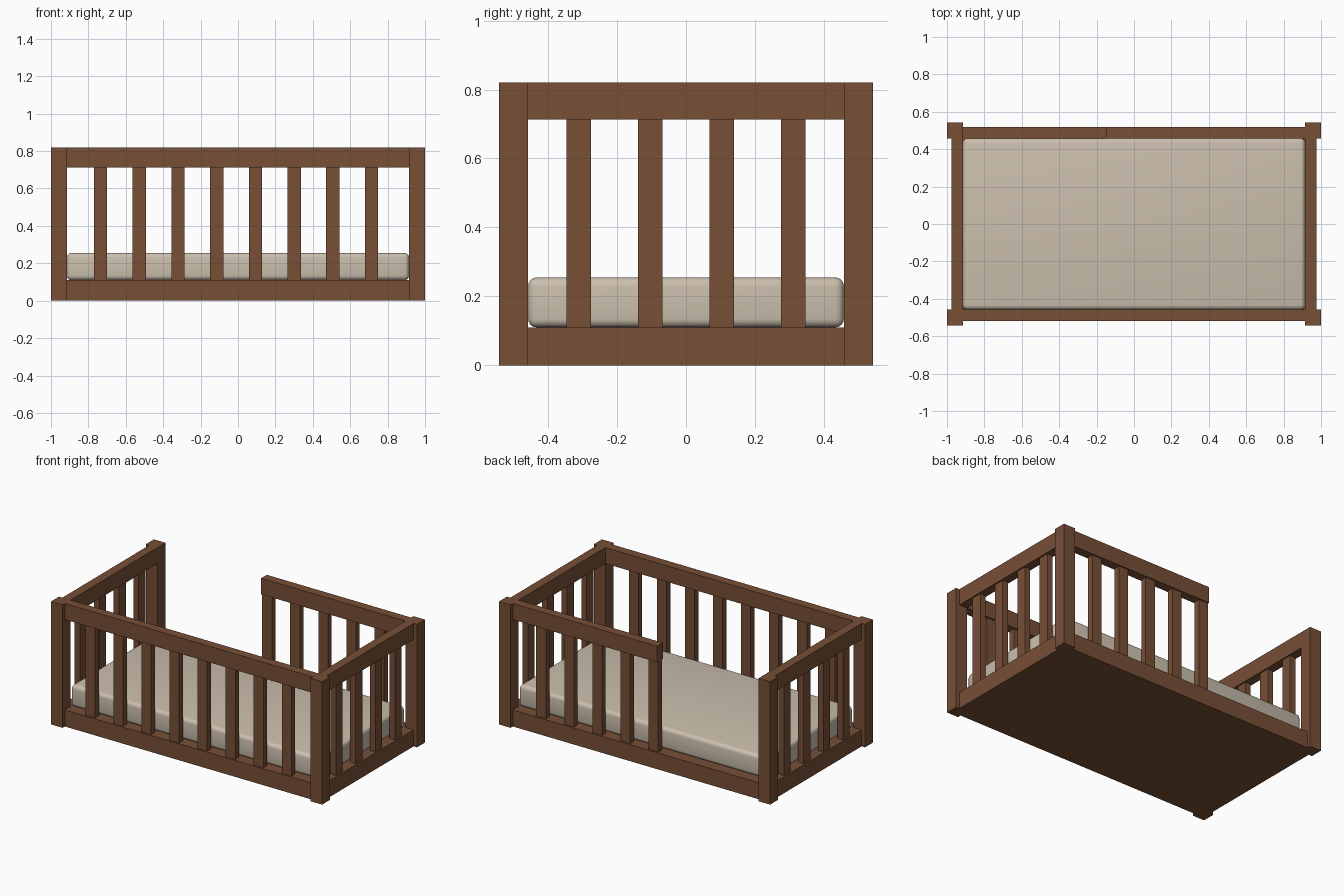
import bpy

if "Cube" in bpy.data.objects:
    bpy.data.objects.remove(bpy.data.objects["Cube"])

H = 0.82          # overall height
RAIL = 0.11       # rail height
XI, YI = 0.915, 0.458   # inner faces of the posts
XO, YO = 1.0, 0.542     # outer faces of the posts
T = 0.06          # rail thickness
SW, SD = 0.071, 0.04    # slat width and depth
STEP = 0.207


def material(name, colour):
    m = bpy.data.materials.new(name)
    m.diffuse_color = (*colour, 1)
    m.use_nodes = True
    m.node_tree.nodes["Principled BSDF"].inputs["Base Color"].default_value = m.diffuse_color
    return m


wood = material("brown wood", (0.185, 0.078, 0.037))
fabric = material("cream fabric", (0.60, 0.52, 0.42))


def box(name, x, y, z, mat=wood):
    """Box from (min, max) ranges on each axis."""
    bpy.ops.mesh.primitive_cube_add(size=1, location=[sum(r) / 2 for r in (x, y, z)])
    ob = bpy.context.object
    ob.name = name
    ob.scale = [r[1] - r[0] for r in (x, y, z)]
    bpy.ops.object.transform_apply(location=False, rotation=False, scale=True)
    ob.data.materials.append(mat)
    return ob


def span(centre, width):
    return (centre - width / 2, centre + width / 2)


def side(s, inner, thick):
    return tuple(sorted((s * inner, s * (inner + thick))))


LOW, TOP, MID = (0, RAIL), (H - RAIL + 0.003, H), (RAIL, H - RAIL + 0.003)

# corner posts
for sx in (-1, 1):
    for sy in (-1, 1):
        box("corner_post", side(sx, XI, XO - XI), side(sy, YI, YO - YI), (0, H))

# end panels
for s in (-1, 1):
    x = side(s, XI, T)
    box("end_bottom_rail", x, (-YI, YI), LOW)
    box("end_top_rail", x, (-YI, YI), TOP)
    for i in range(4):
        box("end_slat", span(s * (XI + T / 2), SD), span((i - 1.5) * STEP, SW), MID)

# long panels: the back one is open on its left part
for s, start, first in ((-1, -XI, 0), (1, -0.15, 3)):
    y = side(s, YI, T)
    label = "front" if s < 0 else "back"
    box(label + "_bottom_rail", (-XI, XI), y, LOW)
    box(label + "_top_rail", (start, XI), y, TOP)
    for i in range(first, 8):
        box(label + "_slat", span(-0.735 + i * STEP, SW), span(s * (YI + T / 2), SD), MID)

# base board
box("base_board", (-XI, XI), (-YI, YI), (0, RAIL))

# mattress with soft edges
mattress = box("mattress", (-XI, XI), (-YI, YI), (RAIL, 0.255), fabric)
bevel = mattress.modifiers.new("soft_edges", "BEVEL")
bevel.width = 0.025
bevel.segments = 4
bpy.ops.object.modifier_apply(modifier=bevel.name)
bpy.ops.object.shade_smooth_by_angle(angle=0.7)
